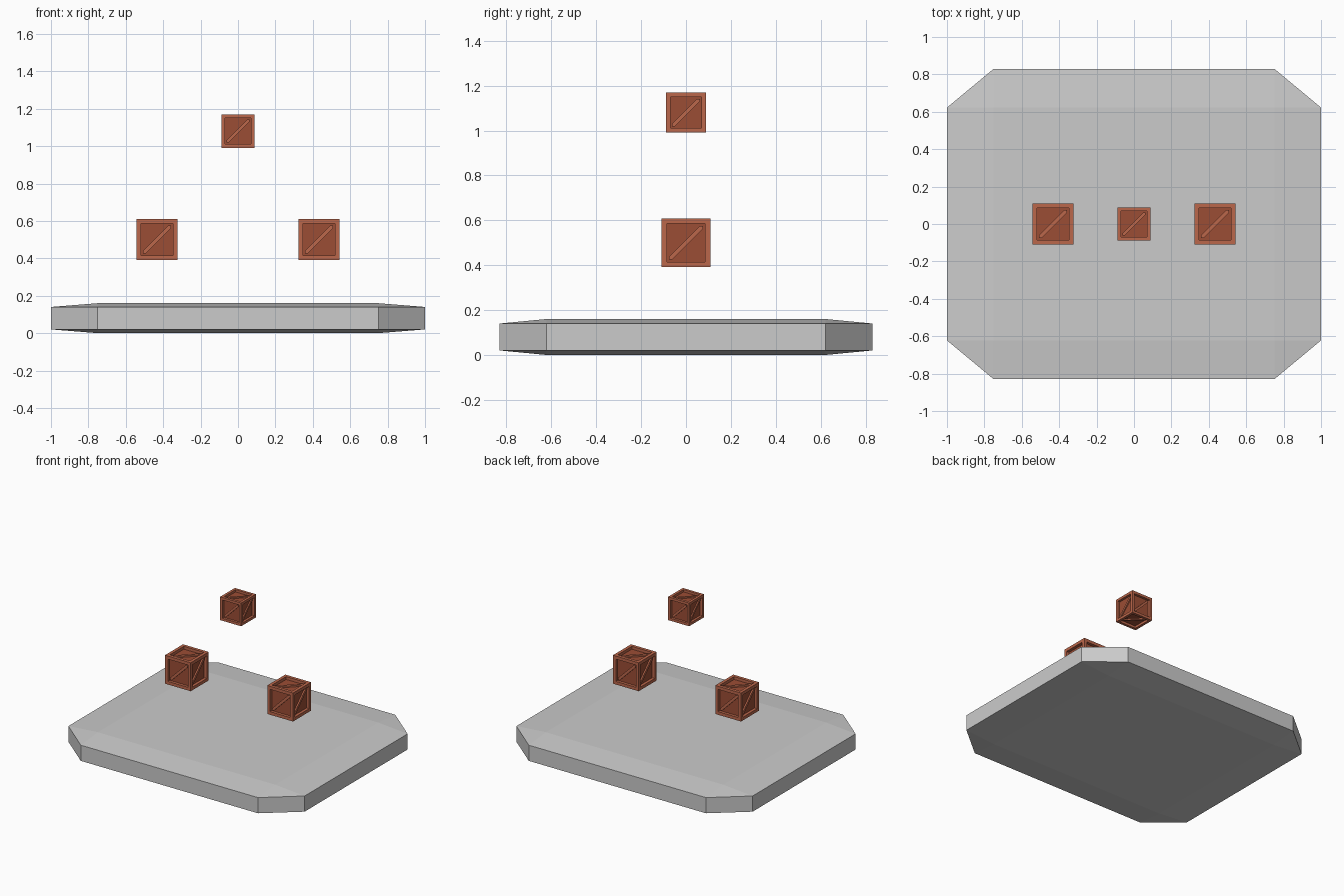
import bpy, bmesh
from math import pi
from mathutils import Matrix, Vector

if "Cube" in bpy.data.objects:
    bpy.data.objects.remove(bpy.data.objects["Cube"])


def material(name, rgb):
    m = bpy.data.materials.new(name)
    m.diffuse_color = (*rgb, 1)
    m.use_nodes = True
    m.node_tree.nodes["Principled BSDF"].inputs["Base Color"].default_value = m.diffuse_color
    return m


frame_mat = material("frame_wood", (0.50, 0.135, 0.07))
panel_mat = material("panel_wood", (0.33, 0.075, 0.035))


def add_object(name, bm, mats=()):
    bmesh.ops.recalc_face_normals(bm, faces=bm.faces)
    me = bpy.data.meshes.new(name)
    bm.to_mesh(me)
    bm.free()
    for m in mats:
        me.materials.append(m)
    ob = bpy.data.objects.new(name, me)
    bpy.context.collection.objects.link(ob)
    return ob


# Slab: the hull of a box pushed out along each axis gives the chamfers
def slab(hx, hy, hz, k):
    bm = bmesh.new()
    for sx in (-1, 1):
        for sy in (-1, 1):
            for sz in (-1, 1):
                for a, b, c in ((1, k, k), (k, 1, k), (k, k, 1)):
                    bm.verts.new((sx * hx * a, sy * hy * b, hz + sz * hz * c))
    bmesh.ops.convex_hull(bm, input=bm.verts)
    bmesh.ops.dissolve_limit(bm, angle_limit=0.002, verts=bm.verts, edges=bm.edges)
    add_object("platform", bm)


# Crate: cube with a recessed panel and diagonal brace on every side
def crate(name, centre, h):
    bm = bmesh.new()
    bmesh.ops.create_cube(bm, size=2)
    panels = bm.faces[:]
    bmesh.ops.inset_individual(bm, faces=panels, thickness=0.31)
    walls = bmesh.ops.extrude_discrete_faces(bm, faces=panels)["faces"]
    for f in walls:
        f.material_index = 1
        bmesh.ops.translate(bm, verts=f.verts, vec=-f.normal * 0.2)
    bmesh.ops.remove_doubles(bm, verts=bm.verts, dist=1e-5)

    # Brace outline fills opposite corners of the panel
    p, w = 0.69, 0.13
    outline = [(-p, -p), (-p + w, -p), (p, p - w), (p, p), (p - w, p), (-p, -p + w)]
    turns = [Matrix.Rotation(i * pi / 2, 3, 'Z') for i in range(4)]
    turns += [Matrix.Rotation(s * pi / 2, 3, 'X') for s in (-1, 1)]
    for r in turns:
        rings = [[bm.verts.new(r @ Vector((x, y, z))) for x, z in outline]
                 for y in (-0.9, -0.78)]
        bm.faces.new(rings[0])
        bm.faces.new(rings[1][::-1])
        for i in range(6):
            j = (i + 1) % 6
            bm.faces.new((rings[0][i], rings[1][i], rings[1][j], rings[0][j]))
    bmesh.ops.transform(bm, matrix=Matrix.Translation(centre) @ Matrix.Scale(h, 4),
                        verts=bm.verts)
    add_object(name, bm, (frame_mat, panel_mat))


slab(1.0, 0.83, 0.08, 0.75)
crate("left_crate", (-0.433, 0, 0.5), 0.109)
crate("right_crate", (0.433, 0, 0.5), 0.109)
crate("top_crate", (0, 0, 1.08), 0.089)
